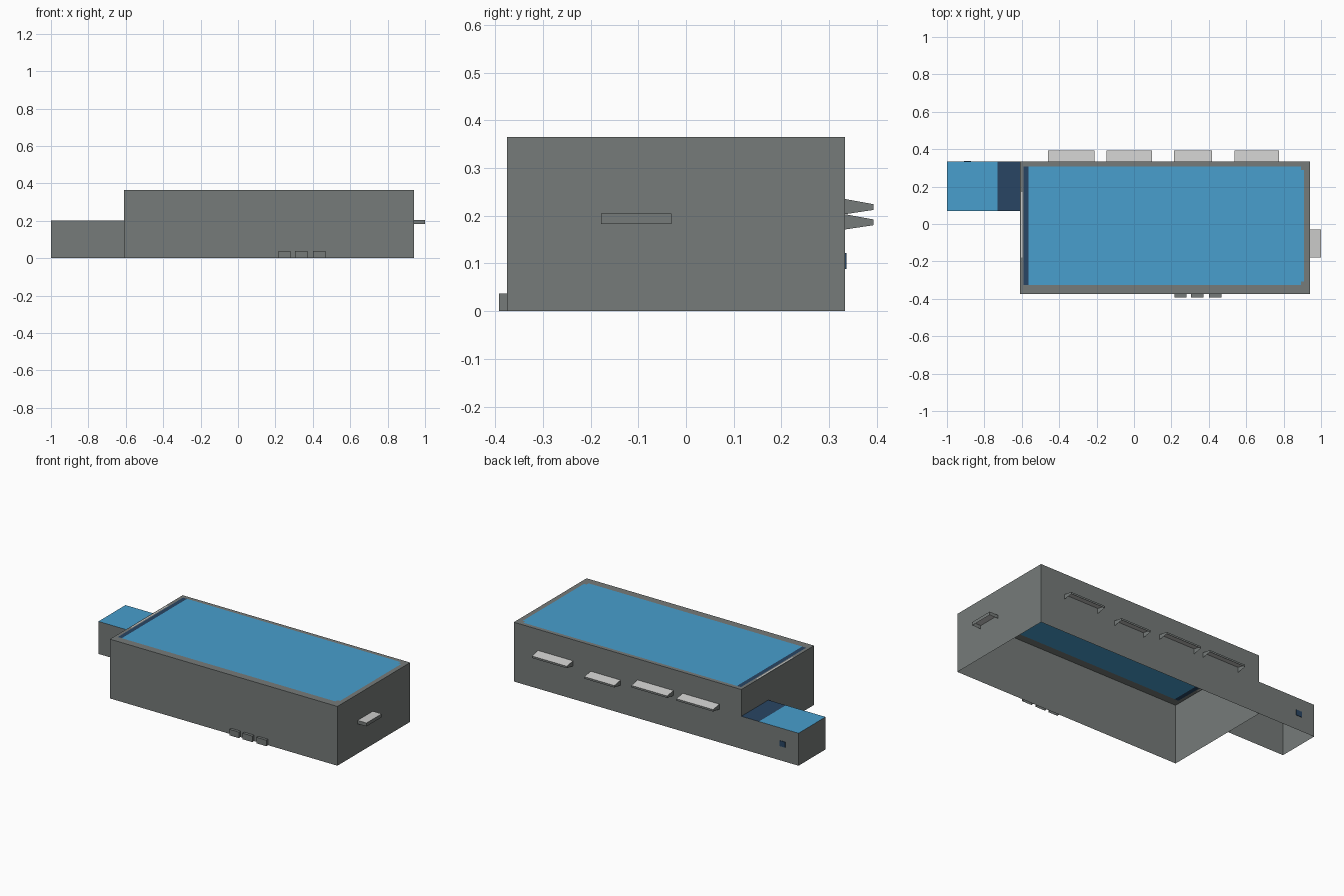
import bpy, bmesh
from mathutils import Vector

if "Cube" in bpy.data.objects:
    bpy.data.objects.remove(bpy.data.objects["Cube"])


def material(name, rgb):
    m = bpy.data.materials.new(name)
    m.diffuse_color = (*rgb, 1)
    m.use_nodes = True
    m.node_tree.nodes["Principled BSDF"].inputs["Base Color"].default_value = m.diffuse_color
    return m


GREY = material("wall grey", (0.18, 0.197, 0.192))
BLUE = material("roof blue", (0.065, 0.345, 0.61))
NAVY = material("dark navy", (0.022, 0.06, 0.125))
LIGHT = material("pale grey", (0.6, 0.6, 0.59))
MATS = [GREY, BLUE, NAVY, LIGHT]


def shell(name, lo, hi, open_sides, top_rule=None, cuts_x=(), cuts_y=(), shape=None, base=0):
    """Box without the faces pointing in open_sides; the top is coloured by a rule."""
    bm = bmesh.new()
    bmesh.ops.create_cube(bm, size=1)
    lo, hi = Vector(lo), Vector(hi)
    for v in bm.verts:
        v.co = Vector(hi[i] if v.co[i] > 0 else lo[i] for i in range(3))
    for axis, cuts in ((0, cuts_x), (1, cuts_y)):
        normal = Vector((axis == 0, axis == 1, 0))
        for c in cuts:
            bmesh.ops.bisect_plane(bm, geom=bm.verts[:] + bm.edges[:] + bm.faces[:],
                                   plane_co=normal * c, plane_no=normal)
    bm.normal_update()
    for f in bm.faces:
        f.material_index = base
        if f.normal.z > 0.9 and top_rule:
            c = f.calc_center_median()
            f.material_index = top_rule(c.x, c.y)
    doomed = [f for f in bm.faces if any(f.normal.dot(Vector(s)) > 0.9 for s in open_sides)]
    bmesh.ops.delete(bm, geom=doomed, context='FACES')
    if shape:
        for v in bm.verts:
            shape(v.co)
    me = bpy.data.meshes.new(name)
    bm.to_mesh(me)
    bm.free()
    for m in MATS:
        me.materials.append(m)
    ob = bpy.data.objects.new(name, me)
    bpy.context.collection.objects.link(ob)
    return ob


DOWN = (0, 0, -1)


# Main hall: flat roof with a grey rim, blue field and dark strip on the left
def hall_roof(x, y):
    if x < -0.597:
        return 3 if x > -0.604 and -0.18 < y < 0.17 else 0
    if not (-0.59 < x < 0.91 and -0.327 < y < 0.308):
        return 0
    if x < -0.563:
        return 2
    if x > 0.893 and not -0.307 < y < 0.288:
        return 0
    return 1


shell("main_hall", (-0.61, -0.375, 0), (0.94, 0.333, 0.365), [DOWN], hall_roof,
      (-0.604, -0.597, -0.59, -0.563, 0.893, 0.91),
      (-0.327, -0.307, -0.18, 0.17, 0.288, 0.308))

# Low annex on the left, darker where it meets the hall
shell("annex", (-1, 0.07, 0), (-0.61, 0.333, 0.2), [DOWN, (1, 0, 0)],
      lambda x, y: 2 if x > -0.73 else 1, (-0.73,))

# Small dark vent on the annex's back wall
shell("annex_vent", (-0.91, 0.333, 0.088), (-0.872, 0.336, 0.122), [(0, -1, 0)],
      lambda x, y: 2, base=2)

# Awnings along the back, tapering outward
for i, (x0, x1, z) in enumerate([(-0.46, -0.21, 0.203), (-0.147, 0.097, 0.203),
                                 (0.213, 0.417, 0.171), (0.537, 0.775, 0.203)]):
    def taper(co, z=z):
        if co.y > 0.36:
            co.z = z + (0.021 if co.z > z + 0.01 else 0.009)
    shell(f"back_awning_{i + 1}", (x0, 0.333, z), (x1, 0.393, z + 0.032),
          [DOWN, (0, -1, 0)], lambda x, y: 3, shape=taper)

# Flat awning on the right wall
shell("side_awning", (0.94, -0.178, 0.183), (1.0, -0.03, 0.204),
      [DOWN, (-1, 0, 0)], lambda x, y: 3)

# Three small blocks at the foot of the front wall
for i, (x0, x1) in enumerate([(0.217, 0.28), (0.305, 0.372), (0.4, 0.467)]):
    shell(f"front_block_{i + 1}", (x0, -0.392, 0), (x1, -0.375, 0.037),
          [DOWN, (0, 1, 0)])
